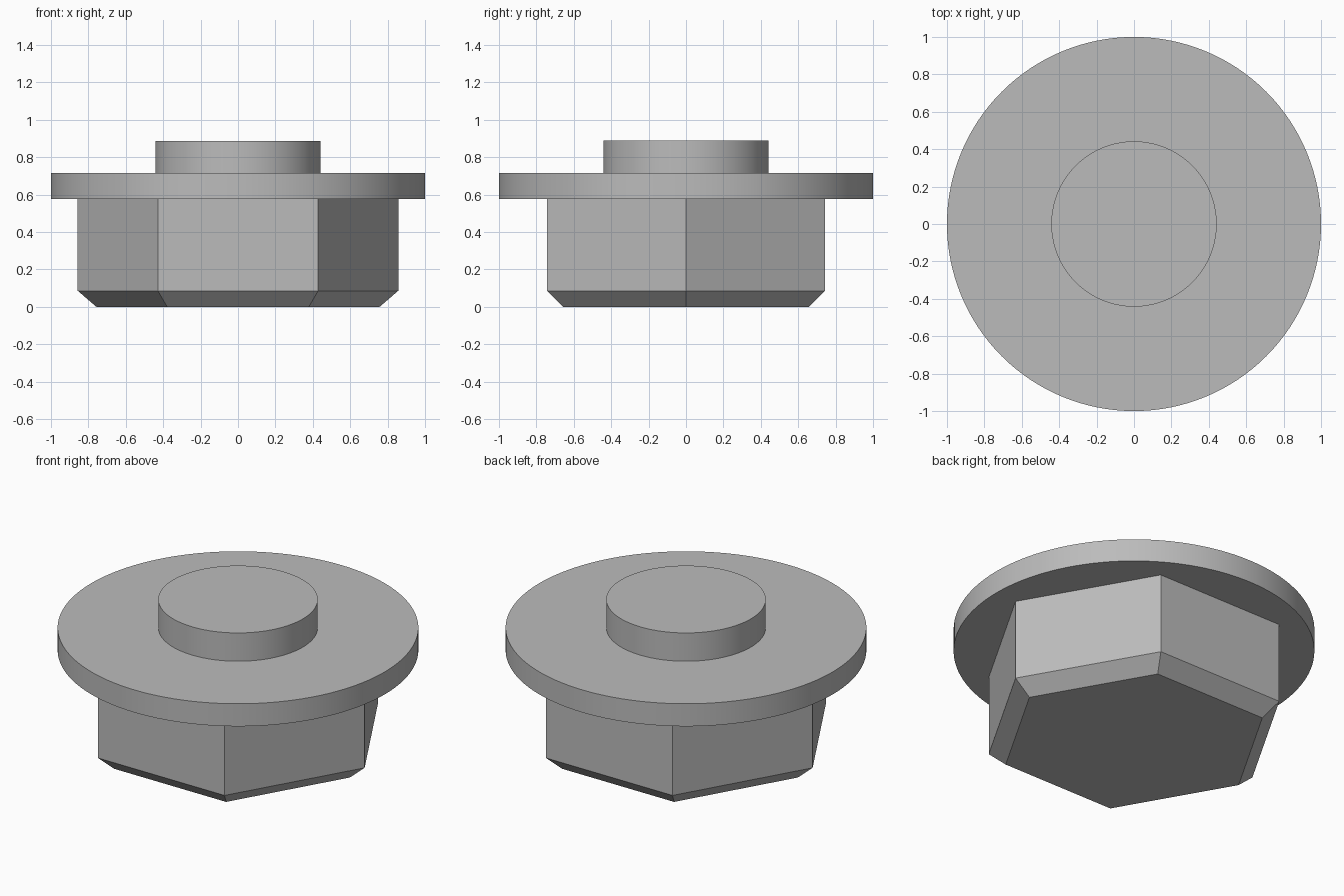
import bpy
import bmesh
from math import cos, sin, tau, radians

cube = bpy.data.objects.get("Cube")
if cube:
    bpy.data.objects.remove(cube)

# Single plain metal colour
steel = bpy.data.materials.new("plain_grey")
steel.use_nodes = True
grey = (0.5, 0.5, 0.5, 1)
steel.diffuse_color = grey
steel.node_tree.nodes["Principled BSDF"].inputs["Base Color"].default_value = grey


def stacked_solid(name, sides, profile, smooth=False):
    """Closed solid from (radius, height) rings, listed bottom to top."""
    bm = bmesh.new()
    rings = [[bm.verts.new((r * cos(tau * i / sides), r * sin(tau * i / sides), z))
              for i in range(sides)] for r, z in profile]
    bm.faces.new(rings[0][::-1])
    bm.faces.new(rings[-1])
    for low, high in zip(rings, rings[1:]):
        for i in range(sides):
            j = (i + 1) % sides
            bm.faces.new((low[i], low[j], high[j], high[i]))
    mesh = bpy.data.meshes.new(name)
    bm.to_mesh(mesh)
    bm.free()
    mesh.materials.append(steel)
    obj = bpy.data.objects.new(name, mesh)
    bpy.context.collection.objects.link(obj)
    if smooth:
        bpy.ops.object.select_all(action="DESELECT")
        obj.select_set(True)
        bpy.context.view_layer.objects.active = obj
        bpy.ops.object.shade_smooth_by_angle(angle=radians(30))
    return obj


# Hexagonal head with chamfered lower edge
stacked_solid("hex_head", 6, [(0.757, 0), (0.857, 0.086), (0.857, 0.577)])

# Wide round flange
stacked_solid("flange", 128, [(1, 0.577), (1, 0.715)], smooth=True)

# Round boss on top of the flange
stacked_solid("boss", 128, [(0.442, 0.715), (0.442, 0.888)], smooth=True)
